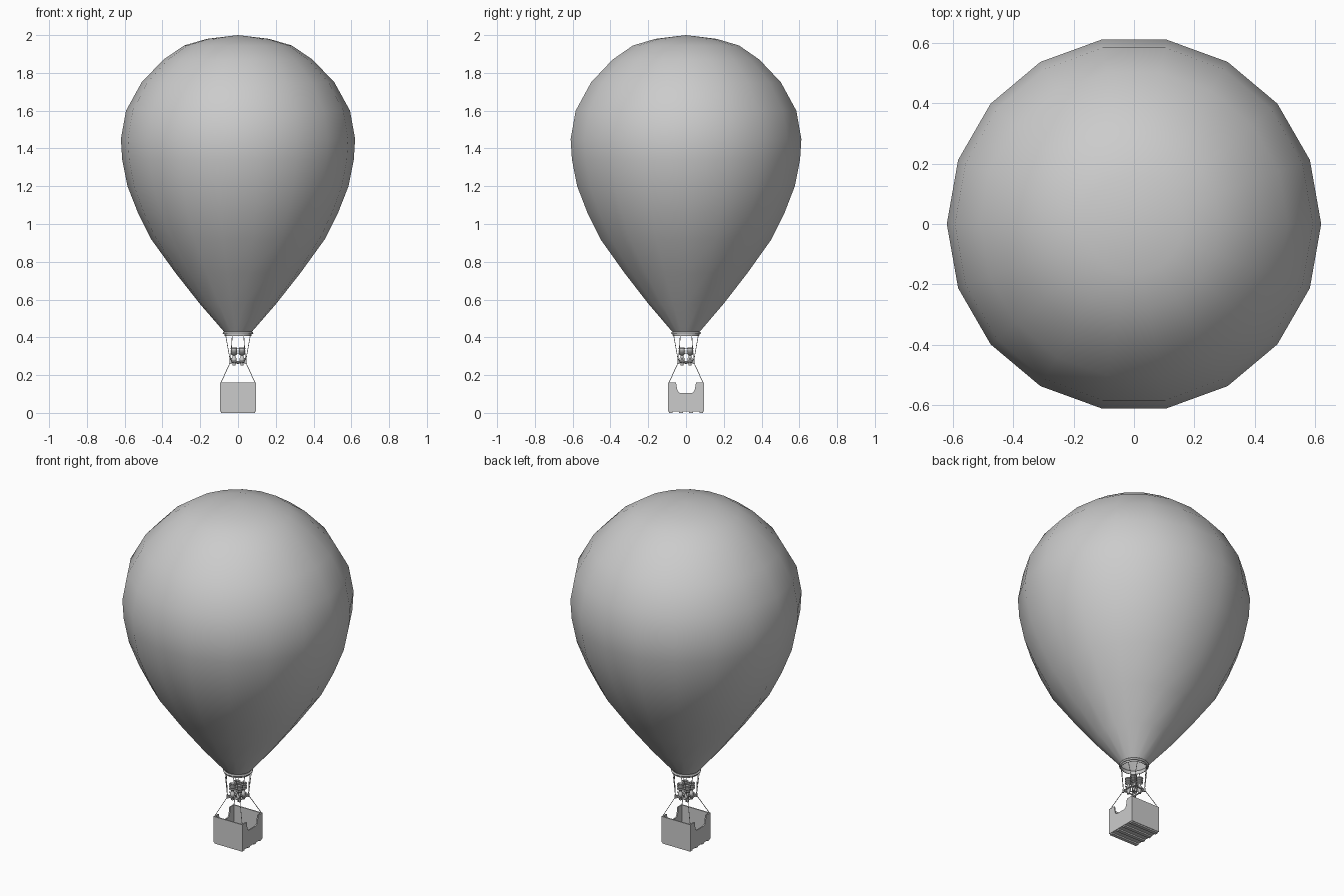
import bpy, bmesh, math
from mathutils import Vector

cube = bpy.data.objects.get("Cube")
if cube:
    bpy.data.objects.remove(cube, do_unlink=True)

grey = bpy.data.materials.new("plain grey")
grey.use_nodes = True
colour = (0.6, 0.6, 0.6, 1)
grey.diffuse_color = colour
grey.node_tree.nodes["Principled BSDF"].inputs["Base Color"].default_value = colour


def finish(name, bm, smooth=None):
    bmesh.ops.recalc_face_normals(bm, faces=bm.faces)
    mesh = bpy.data.meshes.new(name)
    bm.to_mesh(mesh)
    bm.free()
    mesh.materials.append(grey)
    obj = bpy.data.objects.new(name, mesh)
    bpy.context.collection.objects.link(obj)
    if smooth:
        bpy.ops.object.select_all(action='DESELECT')
        obj.select_set(True)
        bpy.context.view_layer.objects.active = obj
        bpy.ops.object.shade_smooth_by_angle(angle=math.radians(smooth))
    return obj


def lathe(name, profile, sides, centre=(0, 0), closed=False, smooth=50):
    """Spin (radius, height) points about a vertical axis."""
    bm = bmesh.new()
    verts = [bm.verts.new((r, 0, z)) for r, z in profile]
    pairs = list(zip(verts, verts[1:] + verts[:1]))
    edges = [bm.edges.new(p) for p in (pairs if closed else pairs[:-1])]
    bmesh.ops.spin(bm, geom=verts + edges, cent=(0, 0, 0), axis=(0, 0, 1),
                   angle=math.tau, steps=sides, use_merge=True)
    bmesh.ops.remove_doubles(bm, verts=bm.verts, dist=1e-5)
    bmesh.ops.translate(bm, verts=bm.verts, vec=(*centre, 0))
    return finish(name, bm, smooth)


def ring(name, radius, z, thick, centre=(0, 0), sides=18):
    circle = [(radius + thick * math.cos(a * math.tau / 6),
               z + thick * math.sin(a * math.tau / 6)) for a in range(6)]
    return lathe(name, circle, sides, centre, closed=True, smooth=70)


def rod(name, start, end, radius, sides=6):
    a, b = Vector(start), Vector(end)
    bm = bmesh.new()
    bmesh.ops.create_cone(bm, cap_ends=True, segments=sides, radius1=radius,
                          radius2=radius, depth=(b - a).length)
    turn = (b - a).to_track_quat('Z', 'Y').to_matrix()
    bmesh.ops.rotate(bm, verts=bm.verts, cent=(0, 0, 0), matrix=turn)
    bmesh.ops.translate(bm, verts=bm.verts, vec=(a + b) / 2)
    return finish(name, bm, 70)


def box(name, centre, size):
    bm = bmesh.new()
    bmesh.ops.create_cube(bm, size=1)
    bmesh.ops.scale(bm, verts=bm.verts, vec=size)
    bmesh.ops.translate(bm, verts=bm.verts, vec=centre)
    return finish(name, bm)


def plate(name, outline, x, thick):
    """Extrude a (y, z) outline along x."""
    bm = bmesh.new()
    face = bm.faces.new([bm.verts.new((x - thick / 2, y, z)) for y, z in outline])
    out = bmesh.ops.extrude_face_region(bm, geom=[face])["geom"]
    moved = [v for v in out if isinstance(v, bmesh.types.BMVert)]
    bmesh.ops.translate(bm, verts=moved, vec=(thick, 0, 0))
    return finish(name, bm)


# Envelope, open at the mouth
envelope = [(0.074, 0.43), (0.2, 0.575), (0.33, 0.74), (0.46, 0.92), (0.53, 1.06),
            (0.585, 1.2), (0.613, 1.34), (0.62, 1.45), (0.593, 1.6), (0.51, 1.75),
            (0.395, 1.87), (0.285, 1.945), (0.165, 1.98), (0, 2.0)]
lathe("envelope", envelope, 18, smooth=60)

# Mouth hoop
ring("mouth_hoop", 0.075, 0.422, 0.006)
lathe("mouth_band", [(0.073, 0.43), (0.071, 0.408), (0.068, 0.408), (0.07, 0.43)],
      18, closed=True)

# Basket: notched side walls, plain front and back, floor and skids
HALF, TOP, WALL, BASE = 0.094, 0.16, 0.007, 0.008
notch = [(0.053, TOP), (0.047, 0.125), (0.04, 0.11), (0.032, 0.105)]
side = [(-HALF, BASE), (HALF, BASE), (HALF, TOP)] + notch
side += [(-y, z) for y, z in reversed(notch)] + [(-HALF, TOP)]
for s, word in ((1, "left"), (-1, "right")):
    plate(f"basket_{word}_wall", side, s * (HALF - WALL / 2), WALL)
for s, word in ((1, "back"), (-1, "front")):
    box(f"basket_{word}_wall", (0, s * (HALF - WALL / 2), (TOP + BASE) / 2),
        (2 * (HALF - WALL), WALL, TOP - BASE))
box("basket_floor", (0, 0, BASE + 0.003), (2 * (HALF - WALL), 2 * (HALF - WALL), 0.006))
for i in range(4):
    box("basket_skid", (0, (i - 1.5) * 0.054, BASE / 2), (2 * HALF - 0.006, 0.02, BASE))

# Burner frame, two square rails
FRAME = 0.04
corners = [(FRAME, FRAME), (-FRAME, FRAME), (-FRAME, -FRAME), (FRAME, -FRAME)]
for i, (x, y) in enumerate(corners):
    nx, ny = corners[(i + 1) % 4]
    rod("burner_frame_rail", (x, y, 0.27), (nx, ny, 0.27), 0.004)
    rod("burner_frame_brace", (x, y, 0.27), (0, 0, 0.262), 0.003)

for x, y in corners:
    sx, sy = math.copysign(1, x), math.copysign(1, y)

    # Burner with fuel valve and coils
    c = (sx * 0.021, sy * 0.021)
    lathe("burner", [(0, 0.25), (0.008, 0.25), (0.008, 0.268), (0.013, 0.272),
                     (0.013, 0.29), (0.008, 0.295), (0.008, 0.305), (0.015, 0.31),
                     (0.015, 0.345), (0.012, 0.345), (0.01, 0.31), (0, 0.31)], 10, c)
    for z in (0.315, 0.328, 0.341):
        ring("burner_coil", 0.016, z, 0.004, c, 10)
    rod("burner_valve", (*c, 0.282), (sx * 0.042, sy * 0.021, 0.29), 0.004)

    # Rigging up to the hoop and down to the basket
    for dx, dy in ((0.066, 0.03), (0.03, 0.066)):
        rod("hoop_cable", (sx * dx, sy * dy, 0.415), (x, y, 0.27), 0.0018)
    rod("basket_rope", (x, y, 0.27), (sx * 0.09, sy * 0.09, TOP), 0.0018)
    rod("rope_socket", (x, y, 0.26), (x, y, 0.28), 0.006)
